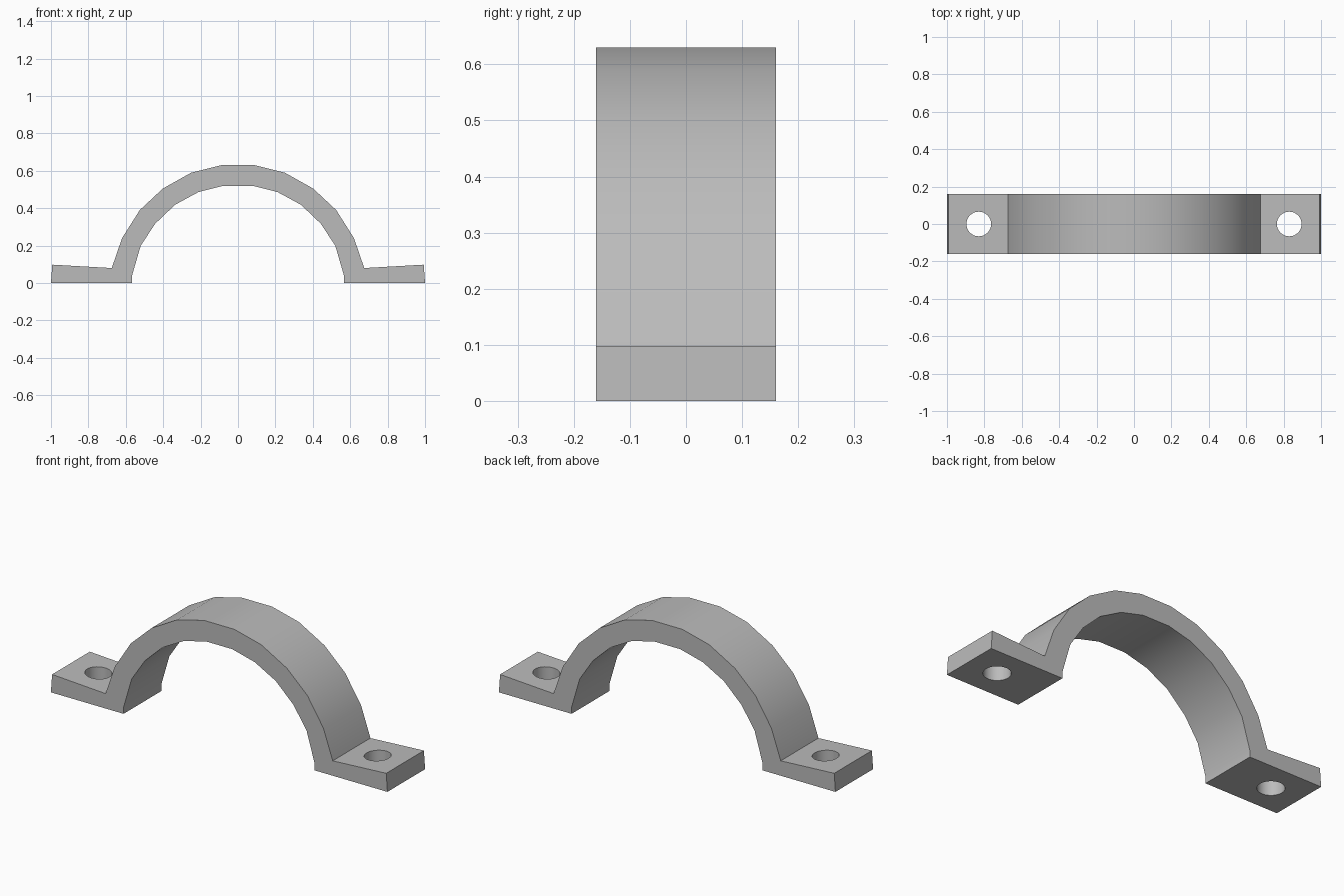
import bpy
import bmesh

DEPTH = 0.16        # half width of the strap
HOLE_X = 0.83
HOLE_RADIUS = 0.066

cube = bpy.data.objects.get("Cube")
if cube:
    bpy.data.objects.remove(cube, do_unlink=True)

# Single grey material
grey = bpy.data.materials.new("grey_metal")
grey.use_nodes = True
color = (0.5, 0.5, 0.5, 1)
grey.diffuse_color = color
grey.node_tree.nodes["Principled BSDF"].inputs["Base Color"].default_value = color

# Half profile: arch outside down to the foot, then back up the inside
outer = [(0.09, 0.63), (0.25, 0.59), (0.402, 0.505), (0.525, 0.39), (0.62, 0.24), (0.675, 0.08)]
foot = [(0.993, 0.098), (1, 0), (0.568, 0)]
inner = [(0.568, 0.035), (0.52, 0.2), (0.442, 0.318), (0.337, 0.418), (0.212, 0.486), (0.078, 0.52)]
half = outer + foot + inner
profile = half + [(-x, z) for x, z in reversed(half)]

# Extrude the profile into the clamp strap
bm = bmesh.new()
face = bm.faces.new([bm.verts.new((x, -DEPTH, z)) for x, z in profile])
result = bmesh.ops.extrude_face_region(bm, geom=[face])
moved = [g for g in result["geom"] if isinstance(g, bmesh.types.BMVert)]
bmesh.ops.translate(bm, verts=moved, vec=(0, 2 * DEPTH, 0))
bmesh.ops.recalc_face_normals(bm, faces=bm.faces)
mesh = bpy.data.meshes.new("clamp_strap")
bm.to_mesh(mesh)
bm.free()
mesh.materials.append(grey)
strap = bpy.data.objects.new("clamp_strap", mesh)
bpy.context.collection.objects.link(strap)

# Bolt holes through both feet
for side, name in ((1, "left"), (-1, "right")):
    bpy.ops.mesh.primitive_cylinder_add(vertices=32, radius=HOLE_RADIUS, depth=0.4,
                                        location=(side * HOLE_X, 0, 0.05))
    cutter = bpy.context.object
    cutter.name = name + "_hole_cutter"
    cutter.data.materials.append(grey)
    cutter.hide_render = True
    cut = strap.modifiers.new(name + "_bolt_hole", "BOOLEAN")
    cut.operation = "DIFFERENCE"
    cut.solver = "EXACT"
    cut.object = cutter
    bpy.ops.object.select_all(action="DESELECT")
    strap.select_set(True)
    bpy.context.view_layer.objects.active = strap
    bpy.ops.object.modifier_apply(modifier=cut.name)
    bpy.data.objects.remove(cutter, do_unlink=True)

# Smooth arch and hole walls, keep the rims sharp
bpy.ops.object.shade_smooth_by_angle(angle=0.55)
